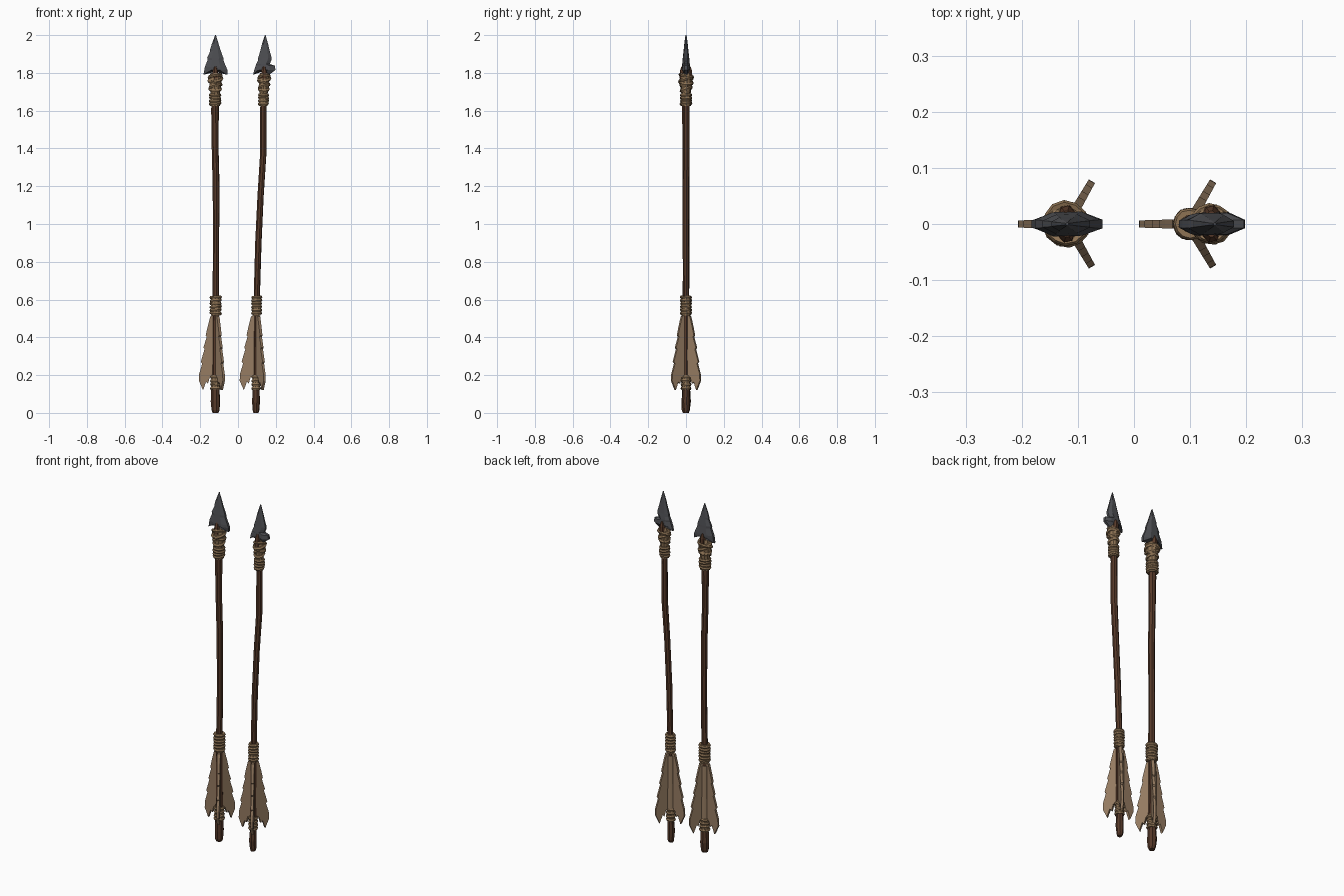
import bpy, bmesh, math, random
from mathutils import Vector, Matrix

if "Cube" in bpy.data.objects:
    bpy.data.objects.remove(bpy.data.objects["Cube"])

random.seed(4)


def srgb(r, g, b):
    return [((c / 255 + 0.055) / 1.055) ** 2.4 for c in (r, g, b)] + [1]


def material(name, *rgb):
    m = bpy.data.materials.new(name)
    m.diffuse_color = srgb(*rgb)
    m.use_nodes = True
    m.node_tree.nodes["Principled BSDF"].inputs["Base Color"].default_value = m.diffuse_color
    return m


WOOD = material("dark wood", 86, 57, 41)
CORD = material("tan cord", 142, 115, 84)
FEATHER = material("feather brown", 150, 124, 98)
STONE = material("grey flint", 77, 78, 82)


def finish(bm, name, mat):
    bmesh.ops.recalc_face_normals(bm, faces=bm.faces)
    me = bpy.data.meshes.new(name)
    bm.to_mesh(me)
    bm.free()
    me.materials.append(mat)
    ob = bpy.data.objects.new(name, me)
    bpy.context.collection.objects.link(ob)
    return ob


def loft(bm, rings, closed=False):
    """Skin a list of equal-length point rings."""
    vs = [[bm.verts.new(p) for p in r] for r in rings]
    n, m = len(vs[0]), len(vs)
    for i in range(m if closed else m - 1):
        a, b = vs[i], vs[(i + 1) % m]
        for j in range(n):
            bm.faces.new((a[j], a[(j + 1) % n], b[(j + 1) % n], b[j]))
    if not closed:
        bm.faces.new(vs[0])
        bm.faces.new(vs[-1])


def circle(x, y, z, r, n=8, jitter=0.0):
    return [Vector((x + r * (1 + random.uniform(-jitter, jitter)) * math.cos(2 * math.pi * k / n + 0.2),
                    y + r * math.sin(2 * math.pi * k / n + 0.2), z)) for k in range(n)]


def cord_ring(bm, x, z, r, thick, tilt=0.0, turn=0.0):
    """One faceted loop of cord, optionally tilted."""
    rot = Matrix.Rotation(turn, 3, 'Z') @ Matrix.Rotation(tilt, 3, 'X')
    rings = []
    for k in range(12):
        a = 2 * math.pi * k / 12
        rr = r * random.uniform(0.96, 1.04)
        ring = []
        for j in range(6):
            b = 2 * math.pi * j / 6
            d = rr + thick * math.cos(b)
            p = rot @ Vector((d * math.cos(a), d * math.sin(a), 0))
            p = Vector((p.x, p.y, p.z + thick * 1.15 * math.sin(b)))
            ring.append(p + Vector((x, 0, z)))
        rings.append(ring)
    loft(bm, rings, closed=True)


def feather(name, x, ang):
    """Serrated vane standing out from the shaft."""
    outline = [(0.01, 0.52), (0.028, 0.51), (0.042, 0.455), (0.052, 0.41), (0.046, 0.405),
               (0.064, 0.345), (0.058, 0.338), (0.078, 0.27), (0.07, 0.262), (0.087, 0.205),
               (0.088, 0.17), (0.066, 0.12), (0.05, 0.165), (0.04, 0.155), (0.03, 0.19), (0.01, 0.19)]
    bm = bmesh.new()
    d = Vector((math.cos(ang), math.sin(ang), 0))
    s = Vector((-d.y, d.x, 0))
    rings = []
    for side in (-1, 1):
        rings.append([Vector((x, 0, z)) + d * r + s * side * (0.009 - 0.03 * r) for r, z in outline])
    loft(bm, rings)
    finish(bm, name, FEATHER)


def head(name, levels):
    """Knapped flint point: (z, left x, right x, half thickness)."""
    bm = bmesh.new()
    rings = []
    last = len(levels) - 1
    for i, (z, l, r, t) in enumerate(levels):
        up = 0.022 if i == last else 0.0
        e = t * 0.35
        c, w = (l + r) / 2, (r - l) / 2
        k = w * random.uniform(0.38, 0.52)
        rings.append([Vector(p) for p in (
            (l, -e, z), (c - k, -t, z + up), (c + k, -t * 0.95, z + up), (r, -e, z),
            (r, e, z), (c + k, t, z + up), (c - k, t * 0.95, z + up), (l, e, z))])
    loft(bm, rings)
    finish(bm, name, STONE)


def arrow(side, path, s, levels):
    def axis(z):
        for (z0, x0, _), (z1, x1, _) in zip(path, path[1:]):
            if z <= z1:
                return x0 + (x1 - x0) * (z - z0) / (z1 - z0)
        return path[-1][1]

    # crooked shaft with a thick rounded tail
    bm = bmesh.new()
    loft(bm, [circle(x, random.uniform(-.002, .002), z, r, 8, 0.06) for z, x, r in path])
    finish(bm, side + "_shaft", WOOD)

    # split shaft tip gripping the point
    bm = bmesh.new()
    for sy in (-1, 1):
        loft(bm, [circle(axis(z), sy * y, z, r, 6) for z, y, r in
                  ((1.77, 0.018, 0.017), (1.81, 0.019, 0.014), (1.835, 0.018, 0.006))])
    finish(bm, side + "_shaft_prongs", WOOD)

    # cord bindings: solid core plus loops
    bands = {"tail_binding": ([(0.125, 0.023), (0.2, 0.024)], 4, 0.12, 0.2, 0.022),
             "fletching_binding": ([(0.515, 0.026), (0.62, 0.025)], 6, 0.52, 0.62, 0.025),
             "neck_binding": ([(1.625, 0.027), (1.69, 0.025), (1.72, 0.029),
                               (1.765, 0.034), (1.80, 0.026)], 4, 1.63, 1.69, 0.026)}
    for name, (core, n, z0, z1, r) in bands.items():
        bm = bmesh.new()
        loft(bm, [circle(axis(z), 0, z, q * s, 10) for z, q in core])
        for i in range(n):
            z = z0 + (z1 - z0) * (i + 0.5) / n
            cord_ring(bm, axis(z), z, r * s, 0.0075, random.uniform(-.12, .12), random.uniform(0, 6))
        if name == "neck_binding":
            for i, (z, q) in enumerate(((1.715, .027), (1.73, .029), (1.75, .033),
                                        (1.765, .035), (1.78, .032))):
                cord_ring(bm, axis(z), z, q * s, 0.0085, 0.33 * (-1) ** i, i * 0.9)
        finish(bm, f"{side}_{name}", CORD)

    # three feathers
    x = axis(0.3)
    for i, a in enumerate((60, 180, 300)):
        feather(f"{side}_feather_{i + 1}", x, math.radians(a))

    # quill strip joining the two rear feathers
    bm = bmesh.new()
    strip = []
    for z, r in ((0.19, 0.024), (0.5, 0.022)):
        arc = [math.radians(a) for a in (70, 95, 120, 145, 170)]
        pts = [(q * math.cos(a), q * math.sin(a)) for q, aa in ((r, arc), (r - .005, arc[::-1])) for a in aa]
        strip.append([Vector((x + px, py, z)) for px, py in pts])
    loft(bm, strip)
    finish(bm, side + "_feather_quill", FEATHER)

    head(side + "_arrowhead", levels)


# (z, x, radius) along each shaft
arrow("left",
      [(0, -.119, .016), (.015, -.119, .022), (.06, -.119, .025), (.12, -.119, .022), (.3, -.119, .018),
       (.6, -.118, .018), (.9, -.116, .017), (1.2, -.116, .018), (1.42, -.121, .018),
       (1.6, -.122, .02), (1.78, -.12, .02)], 1.0,
      [(2.0, -.121, -.117, .003), (1.955, -.138, -.103, .009), (1.925, -.147, -.094, .012),
       (1.915, -.147, -.09, .013), (1.88, -.163, -.078, .017), (1.868, -.161, -.078, .018),
       (1.83, -.176, -.062, .022), (1.815, -.178, -.056, .022), (1.79, -.183, -.057, .018)])

arrow("right",
      [(0, .095, .013), (.015, .095, .018), (.06, .095, .021), (.12, .096, .019), (.3, .097, .016),
       (.6, .099, .016), (.9, .108, .017), (1.15, .12, .017), (1.38, .134, .018),
       (1.6, .134, .017), (1.78, .138, .018)], 0.86,
      [(2.0, .142, .146, .003), (1.95, .126, .16, .009), (1.92, .119, .167, .012),
       (1.88, .107, .178, .016), (1.865, .105, .176, .018), (1.847, .097, .168, .02),
       (1.838, .094, .196, .02), (1.815, .086, .198, .021), (1.79, .08, .165, .018)])
